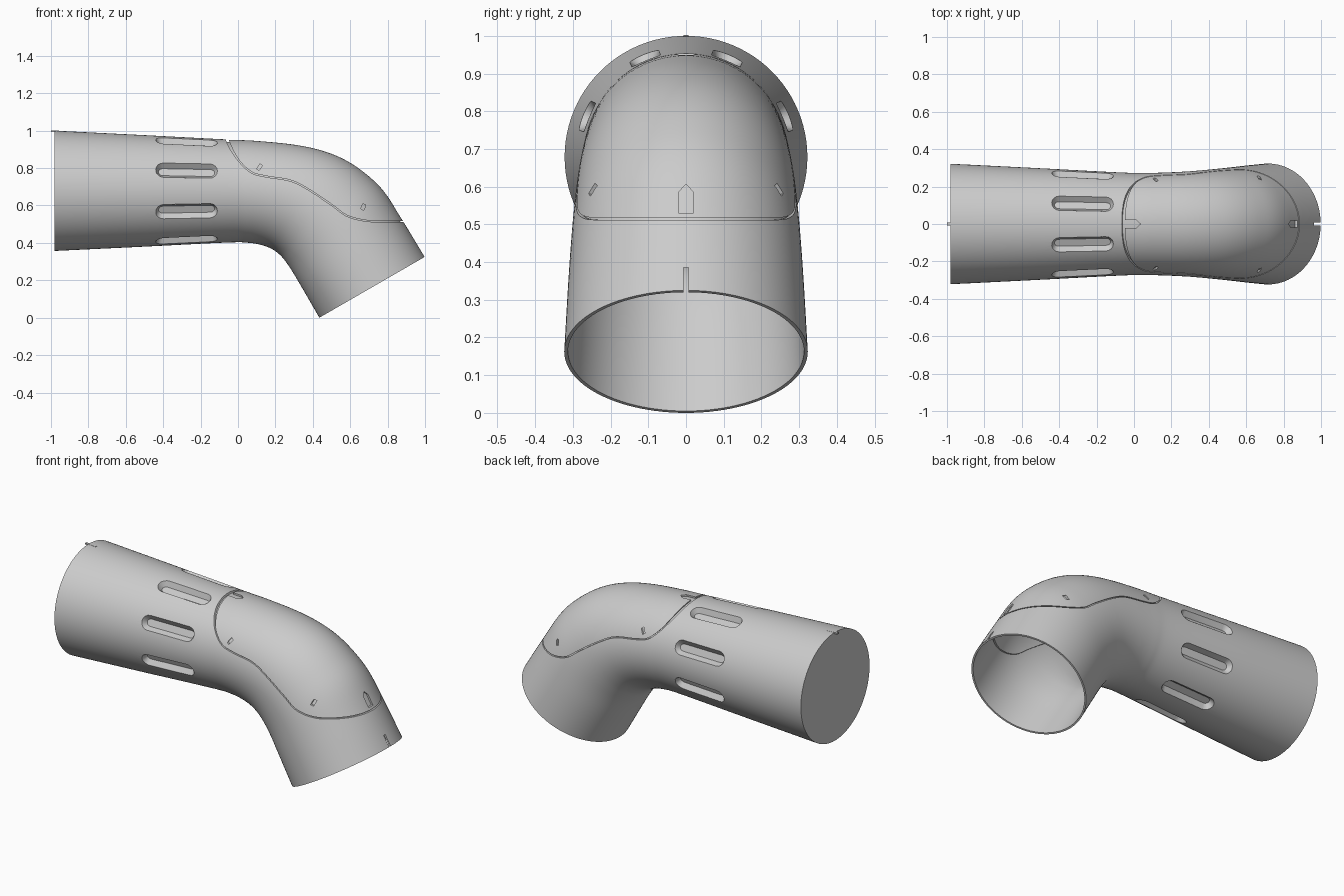
import bpy, bmesh
from math import sin, cos, pi, radians
from mathutils import Vector, Matrix

if "Cube" in bpy.data.objects:
    bpy.data.objects.remove(bpy.data.objects["Cube"])

grey = bpy.data.materials.new("plain_grey")
grey.use_nodes = True
grey.diffuse_color = (0.6, 0.6, 0.6, 1)
grey.node_tree.nodes["Principled BSDF"].inputs["Base Color"].default_value = (0.6, 0.6, 0.6, 1)

SEGMENTS = 96
WALL = 0.01

# Tube stations: top x, top z, bottom x, bottom z, half width
STATIONS = [
    (-0.98, 1.0, -0.98, 0.357, 0.322),
    (-0.5, 0.976, -0.5, 0.38, 0.298),
    (-0.06, 0.953, -0.06, 0.402, 0.275),
    (0.1, 0.945, 0.05, 0.401, 0.273),
    (0.3, 0.925, 0.12, 0.39, 0.277),
    (0.45, 0.893, 0.18, 0.368, 0.283),
    (0.57, 0.845, 0.225, 0.335, 0.29),
    (0.68, 0.772, 0.26, 0.293, 0.297),
    (0.78, 0.675, 0.295, 0.24, 0.304),
    (0.88, 0.52, 0.35, 0.147, 0.313),
    (0.998, 0.325, 0.435, 0.0, 0.323),
]

# Lower edge of the hatch, seen from the side
HATCH_EDGE = [(-0.08, 1.02), (-0.057, 0.93), (0, 0.84), (0.07, 0.775), (0.15, 0.752),
              (0.28, 0.73), (0.38, 0.68), (0.5, 0.6), (0.58, 0.543), (0.68, 0.516),
              (0.8, 0.512), (1.1, 0.512)]


def spline(points, steps):
    """Smooth curve through the points (Catmull-Rom)."""
    pts = [Vector(p) for p in points]
    pts = [2 * pts[0] - pts[1]] + pts + [2 * pts[-1] - pts[-2]]
    out = []
    for a, b, c, d in zip(pts, pts[1:], pts[2:], pts[3:]):
        for k in range(steps):
            t = k / steps
            out.append(0.5 * (2 * b + (c - a) * t + (2 * a - 5 * b + 4 * c - d) * t ** 2
                              + (3 * b - a - 3 * c + d) * t ** 3))
    return out + [pts[-2]]


def finish(bm, name):
    bmesh.ops.recalc_face_normals(bm, faces=bm.faces)
    mesh = bpy.data.meshes.new(name)
    bm.to_mesh(mesh)
    bm.free()
    mesh.materials.append(grey)
    obj = bpy.data.objects.new(name, mesh)
    bpy.context.collection.objects.link(obj)
    return obj


def bridge(bm, a, b):
    for i in range(len(a)):
        j = (i + 1) % len(a)
        bm.faces.new((a[i], a[j], b[j], b[i]))


def tube_shell(name, outer, inner):
    """Bent tube wall between two inward offsets, closed at the -x end."""
    bm = bmesh.new()
    # interpolate split pieces since each station has five values
    tops = spline([(s[0], s[1], s[4]) for s in STATIONS], 6)
    lows = spline([(s[2], s[3], s[4]) for s in STATIONS], 6)
    skins = []
    for inset in (outer, inner):
        rings = []
        for n, (t, b) in enumerate(zip(tops, lows)):
            top, low = Vector((t.x, 0, t.y)), Vector((b.x, 0, b.y))
            mid, up = (top + low) / 2, (top - low) / 2
            up *= (up.length - inset) / up.length
            if n == 0:
                mid.x += inset
            rings.append([bm.verts.new(mid + up * cos(2 * pi * i / SEGMENTS)
                                       + Vector((0, (t.z - inset) * sin(2 * pi * i / SEGMENTS), 0)))
                          for i in range(SEGMENTS)])
        for a, b in zip(rings, rings[1:]):
            bridge(bm, a, b)
        bm.faces.new(rings[0])
        skins.append(rings)
    bridge(bm, skins[0][-1], skins[1][-1])
    return finish(bm, name)


def prism(bm, outline, axis, low, high):
    """Extrude a 2D outline along x, y or z."""
    def place(p, h):
        return {"x": (h, p[0], p[1]), "y": (p[0], h, p[1]), "z": (p[0], p[1], h)}[axis]
    a, b = ([bm.verts.new(place(p, h)) for p in outline] for h in (low, high))
    bridge(bm, a, b)
    bm.faces.new(a)
    bm.faces.new(b)


def box(bm, centre, size, tilt=0):
    bmesh.ops.create_cube(bm, size=1, matrix=Matrix.Translation(centre)
                          @ Matrix.Rotation(radians(tilt), 4, "Y")
                          @ Matrix.Diagonal((*size, 1)))


def hatch_block(offset, gap=0):
    """Solid block covering the hatch region, shrunk by an offset."""
    edge = spline(HATCH_EDGE, 6)
    line = []
    for i, p in enumerate(edge):
        d = (edge[min(i + 1, len(edge) - 1)] - edge[max(i - 1, 0)]).normalized()
        wide = offset + gap * max(0, 1 - (p.x + 0.08) / 0.08)
        line.append(p + Vector((-d.y, d.x)) * wide)
    line += [Vector((1.1, 1.1)), Vector((line[0].x, 1.1))]
    bm = bmesh.new()
    prism(bm, line, "y", -0.6, 0.6)
    return finish(bm, "hatch_block")


def boolean(obj, cutter, operation):
    mod = obj.modifiers.new("cut", "BOOLEAN")
    mod.object, mod.operation, mod.solver = cutter, operation, "EXACT"
    graph = bpy.context.evaluated_depsgraph_get()
    mesh = bpy.data.meshes.new_from_object(obj.evaluated_get(graph))
    obj.modifiers.clear()
    obj.data = mesh
    bpy.data.objects.remove(cutter)


def slot_loop(bm, angle, length, width, depth):
    """Rounded slot outline wrapped on the tapered sleeve."""
    loop = []
    for side in (1, -1):
        for k in range(9):
            a = -pi / 2 + pi * k / 8
            x = -0.275 + side * ((length - width) / 2 + cos(a) * width / 2)
            s = side * sin(a) * width / 2
            r = 0.322 - (x + 0.98) * 0.0505
            turn = angle + s / r
            loop.append(bm.verts.new((x, (r - depth) * cos(turn), 0.678 + (r - depth) * sin(turn))))
    return loop


SLOT_ANGLES = [pi / 8 + k * pi / 4 for k in range(8)]

# Main tube: hatch opening, vent slots and end notch
tube = tube_shell("bent_tube", 0, WALL)
boolean(tube, hatch_block(0), "DIFFERENCE")
bm = bmesh.new()
for angle in SLOT_ANGLES:
    a = slot_loop(bm, angle, 0.33, 0.083, -0.02)
    b = slot_loop(bm, angle, 0.33, 0.083, 0.022)
    bridge(bm, a, b)
    bm.faces.new(a)
    bm.faces.new(b)
box(bm, (0.99, 0, 0.335), (0.12, 0.014, 0.1))
boolean(tube, finish(bm, "slot_cutter"), "DIFFERENCE")

# Sloped trays inside the vent slots
bm = bmesh.new()
for angle in SLOT_ANGLES:
    a = slot_loop(bm, angle, 0.33, 0.083, 0)
    b = slot_loop(bm, angle, 0.3, 0.045, 0.03)
    bridge(bm, a, b)
    bm.faces.new(b)
trays = finish(bm, "vent_trays")

# Hatch cover with two pointed windows and four side holes
cover = tube_shell("hatch_cover", 0, WALL)
boolean(cover, hatch_block(0.006, 0.012), "INTERSECT")
bm = bmesh.new()
prism(bm, [(-0.02, 0.53), (0.02, 0.53), (0.02, 0.585), (0, 0.607), (-0.02, 0.585)], "x", 0.7, 1.05)
prism(bm, [(-0.1, -0.022), (0.01, -0.022), (0.035, 0), (0.01, 0.022), (-0.1, 0.022)], "z", 0.9, 1.05)
box(bm, (0.115, 0, 0.805), (0.016, 0.8, 0.032), 35)
box(bm, (0.67, 0, 0.592), (0.018, 0.8, 0.03), 20)
boolean(cover, finish(bm, "hole_cutter"), "DIFFERENCE")

# Lining behind the hatch cover
lining = tube_shell("hatch_lining", 0.013, 0.021)
boolean(lining, hatch_block(-0.025), "INTERSECT")

# Small key at the closed end
bm = bmesh.new()
box(bm, (-0.965, 0, 0.996), (0.07, 0.014, 0.008), 2.8)
key = finish(bm, "end_key")

# Smooth shading with sharp edges kept
bpy.ops.object.select_all(action="DESELECT")
for obj in (tube, trays, cover, lining, key):
    obj.select_set(True)
bpy.context.view_layer.objects.active = tube
bpy.ops.object.shade_smooth_by_angle(angle=radians(30))
